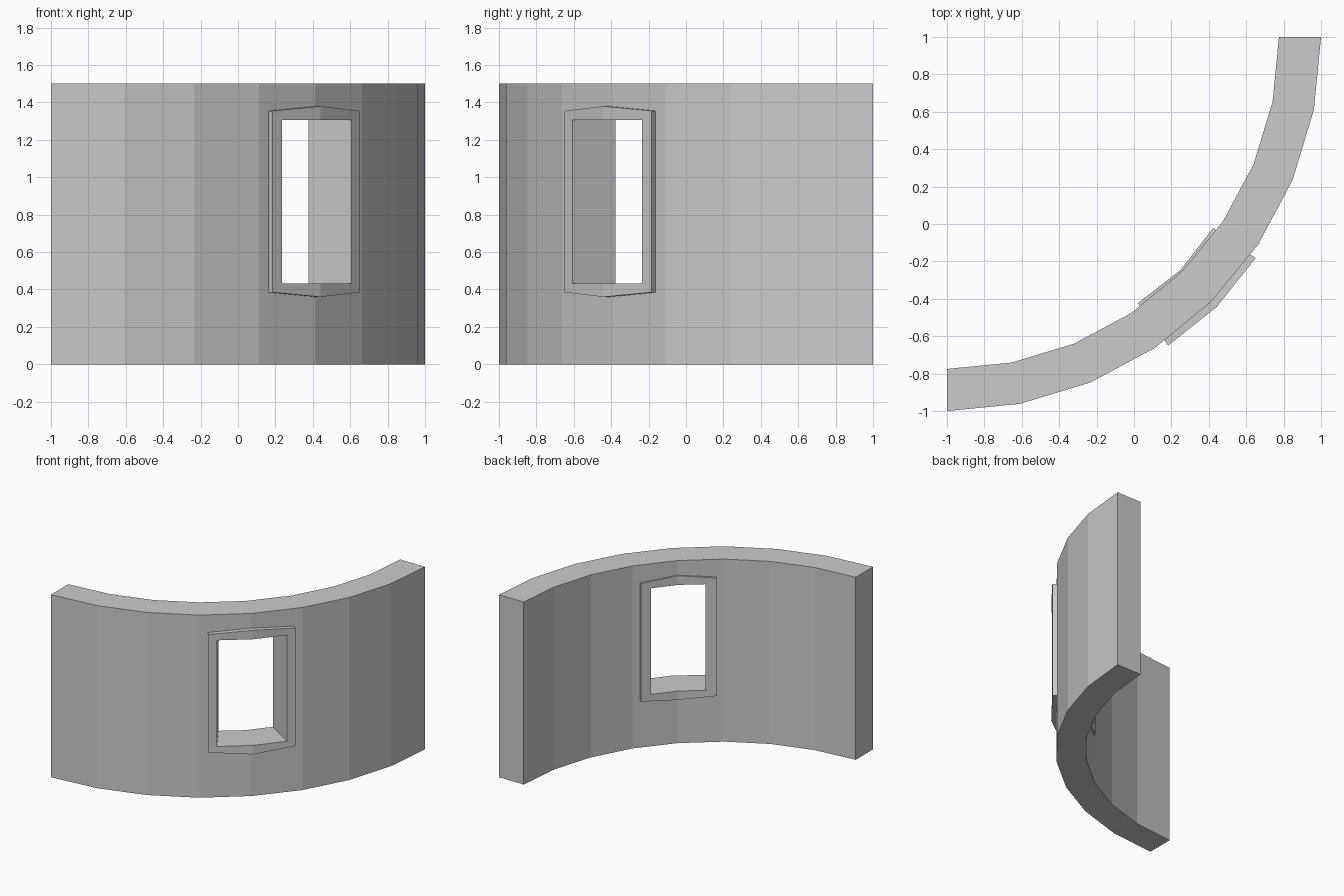
import bpy, bmesh
from math import radians, cos, sin

cube = bpy.data.objects.get("Cube")
if cube:
    bpy.data.objects.remove(cube, do_unlink=True)

grey = bpy.data.materials.new("stone grey")
grey.use_nodes = True
grey.diffuse_color = (0.6, 0.6, 0.6, 1)
grey.node_tree.nodes["Principled BSDF"].inputs["Base Color"].default_value = (0.6, 0.6, 0.6, 1)


def polar(r, deg, z):
    """Point on the arc, whose centre is the back right corner."""
    return (-1 + r * cos(radians(deg)), 1 + r * sin(radians(deg)), z)


def make(name, rings, closed=False):
    """Skin equal rings of points; cap the ends unless closed into a tube."""
    bm = bmesh.new()
    vs = [[bm.verts.new(p) for p in ring] for ring in rings]
    n = len(vs[0])
    pairs = list(zip(vs, vs[1:])) + ([(vs[-1], vs[0])] if closed else [])
    for a, b in pairs:
        for i in range(n):
            j = (i + 1) % n
            bm.faces.new((a[i], a[j], b[j], b[i]))
    if not closed:
        bm.faces.new(vs[0])
        bm.faces.new(vs[-1])
    bmesh.ops.recalc_face_normals(bm, faces=bm.faces)
    mesh = bpy.data.meshes.new(name)
    bm.to_mesh(mesh)
    bm.free()
    mesh.materials.append(grey)
    obj = bpy.data.objects.new(name, mesh)
    bpy.context.collection.objects.link(obj)
    return obj


def window_ring(r_side, r_mid, half, low, high, peak=0.0):
    """Six-point window outline, bent at its middle to follow the wall."""
    a, b, c = -45 - half, -45, -45 + half
    return [polar(r_side, a, low), polar(r_mid, b, low - peak), polar(r_side, c, low),
            polar(r_side, c, high), polar(r_mid, b, high + peak), polar(r_side, a, high)]


# Curved wall: quarter ring in eight flat segments
wall = make("curved_wall", [
    [polar(r, -90 * i / 8, z) for r, z in ((1.775, 0), (2, 0), (2, 1.5), (1.775, 1.5))]
    for i in range(9)])

# Window hole through the wall, hidden behind the frame
cutter = make("window_cutter", [window_ring(r, r, 8.3, 0.41, 1.33) for r in (1.6, 2.2)])
cutter.hide_render = True
cut = wall.modifiers.new("window hole", "BOOLEAN")
cut.operation = "DIFFERENCE"
cut.solver = "EXACT"
cut.object = cutter
bpy.context.view_layer.objects.active = wall
bpy.ops.object.modifier_apply(modifier=cut.name)
bpy.data.objects.remove(cutter, do_unlink=True)

# Window frame lining the hole, standing proud on both sides
make("window_frame", [
    window_ring(2.03, 2.04, 9.35, 0.385, 1.355, 0.025),
    window_ring(2.027, 2.038, 7.5, 0.433, 1.305),
    window_ring(1.752, 1.764, 6.75, 0.433, 1.305),
    window_ring(1.752, 1.764, 9.35, 0.385, 1.355, 0.025)], closed=True)
